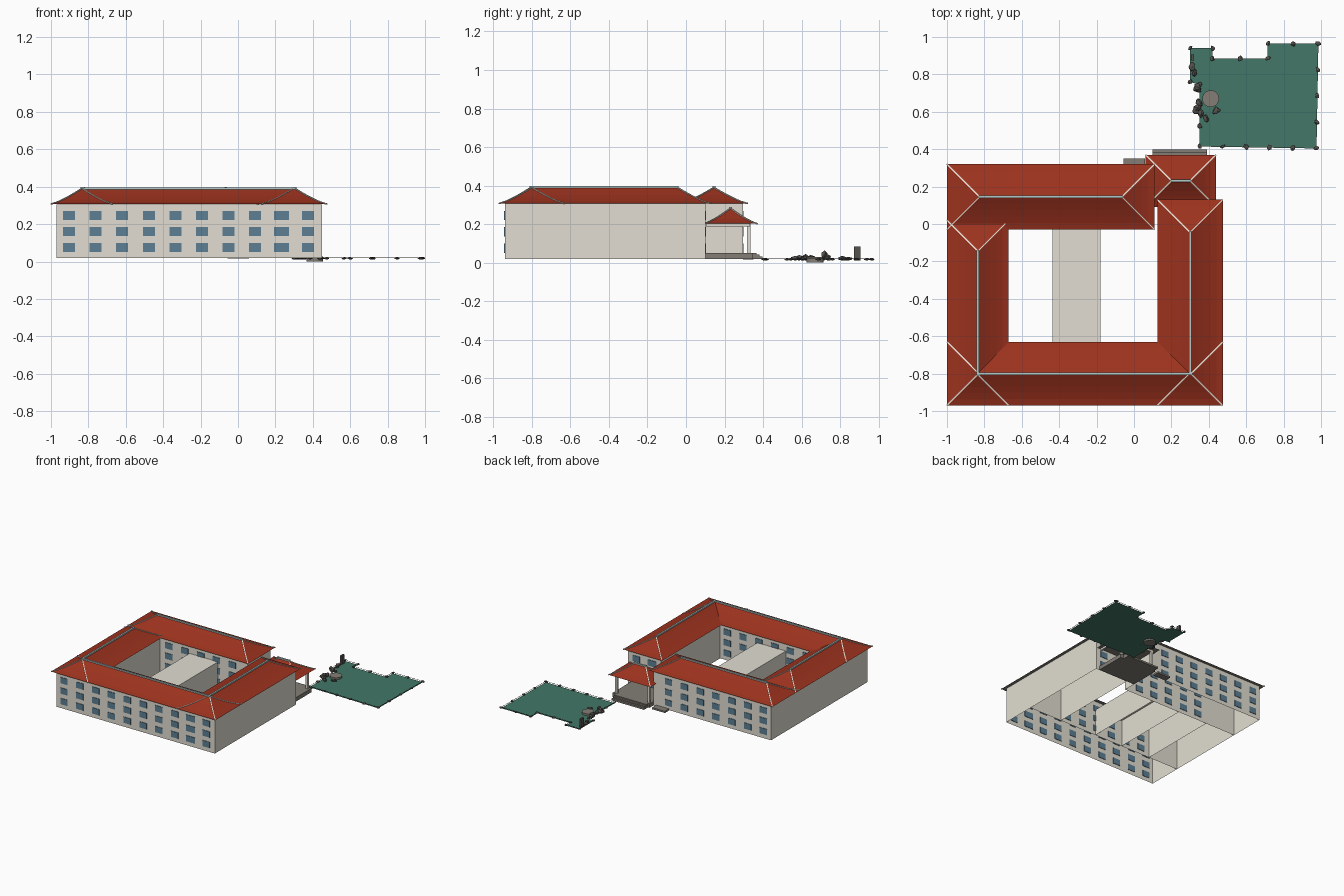
import bpy, bmesh, random
from mathutils import Vector, Matrix

random.seed(4)
if "Cube" in bpy.data.objects:
    bpy.data.objects.remove(bpy.data.objects["Cube"], do_unlink=True)


def material(name, rgb):
    m = bpy.data.materials.new(name)
    m.use_nodes = True
    m.diffuse_color = (*rgb, 1)
    m.node_tree.nodes["Principled BSDF"].inputs["Base Color"].default_value = (*rgb, 1)
    return m


PLASTER = material("beige plaster", (0.76, 0.73, 0.645))
TILE = material("red roof tile", (0.335, 0.032, 0.013))
CAP = material("pale teal ridge cap", (0.47, 0.59, 0.57))
HIP = material("cream hip cap", (0.8, 0.74, 0.66))
GLASS = material("slate blue glass", (0.11, 0.215, 0.295))
STONE = material("grey stone", (0.23, 0.21, 0.18))
ROCK = material("dark rock", (0.09, 0.083, 0.075))
GRASS = material("garden green", (0.054, 0.185, 0.135))


def finish(name, bm, *mats):
    mesh = bpy.data.meshes.new(name)
    bm.to_mesh(mesh)
    bm.free()
    for m in mats:
        mesh.materials.append(m)
    ob = bpy.data.objects.new(name, mesh)
    bpy.context.collection.objects.link(ob)


def add_box(bm, lo, hi):
    lo, hi = Vector(lo), Vector(hi)
    mat = Matrix.Translation((lo + hi) / 2) @ Matrix.Diagonal((*(hi - lo), 1))
    bmesh.ops.create_cube(bm, size=1, matrix=mat)


def box(name, lo, hi, mat):
    bm = bmesh.new()
    add_box(bm, lo, hi)
    finish(name, bm, mat)


def shell(name, x0, x1, y0, y1, z1, keep_top=False):
    """Wall shell, open underneath."""
    bm = bmesh.new()
    add_box(bm, (x0, y0, 0.018), (x1, y1, z1))
    gone = [f for f in bm.faces if f.normal.z < -0.5 or (f.normal.z > 0.5 and not keep_top)]
    bmesh.ops.delete(bm, geom=gone, context="FACES")
    finish(name, bm, PLASTER)


def add_bar(bm, a, b, w):
    """Square bar from a to b."""
    a, b = Vector(a), Vector(b)
    d = b - a
    mat = (Matrix.Translation((a + b) / 2) @ d.to_track_quat("Z", "Y").to_matrix().to_4x4()
           @ Matrix.Diagonal((w, w, d.length, 1)))
    bmesh.ops.create_cube(bm, size=1, matrix=mat)


def hip_roof(name, x0, x1, y0, y1, z0, rise):
    """Concave hipped roof with soffit, hip caps and ridge cap."""
    half = min(x1 - x0, y1 - y0) / 2
    steps = 5
    bm = bmesh.new()
    rings = []
    for i in range(steps + 1):
        t = i / steps
        d, z = t * half, z0 + rise * t ** 1.3
        corners = [(x0 + d, y0 + d), (x1 - d, y0 + d), (x1 - d, y1 - d), (x0 + d, y1 - d)]
        rings.append([bm.verts.new((x, y, z)) for x, y in corners])
    paths = [[r[k].co.copy() for r in rings] for k in range(4)]
    for low, high in zip(rings, rings[1:]):
        for k in range(4):
            n = (k + 1) % 4
            bm.faces.new((low[k], low[n], high[n], high[k]))
    soffit = bm.faces.new(rings[0][::-1])
    soffit.material_index = 1
    bmesh.ops.remove_doubles(bm, verts=bm.verts, dist=0.0005)
    finish(name, bm, TILE, STONE)

    # hip caps
    bm = bmesh.new()
    for p in paths:
        for a, b in zip(p, p[1:]):
            add_bar(bm, a, b, 0.007)
    finish(name + "_hip_caps", bm, HIP)

    # ridge cap and end finials
    bm = bmesh.new()
    a, b = paths[0][-1], paths[2][-1]
    add_bar(bm, a, b, 0.013)
    for e in (a, b):
        add_box(bm, e - Vector((0.007, 0.007, 0)), e + Vector((0.007, 0.007, 0.008)))
    finish(name + "_ridge_cap", bm, CAP)


# Four wings around a courtyard
TOP = 0.306
shell("front_wing_walls", -0.97, 0.45, -0.94, -0.66, TOP)
shell("west_wing_walls", -0.97, -0.70, -0.66, 0.0, TOP)
shell("east_wing_walls", 0.155, 0.45, -0.66, 0.10, TOP)
shell("back_wing_walls", -0.97, 0.085, 0.0, 0.295, TOP)
shell("courtyard_hall", -0.435, -0.18, -0.66, 0.0, 0.235, keep_top=True)

hip_roof("front_wing_roof", -1.0, 0.475, -0.97, -0.63, 0.307, 0.083)
hip_roof("west_wing_roof", -1.0, -0.67, -0.97, 0.02, 0.307, 0.083)
hip_roof("east_wing_roof", 0.125, 0.475, -0.97, 0.13, 0.307, 0.083)
hip_roof("back_wing_roof", -1.0, 0.11, -0.03, 0.32, 0.307, 0.083)

# Windows: thin plates through the walls
COLUMNS = [-0.903 + 0.142 * i for i in range(10)]


def windows(name, y, columns):
    bm = bmesh.new()
    for x in columns:
        w = 0.04 if abs(x - 0.23) < 0.02 else 0.032
        for z in (0.075, 0.16, 0.245):
            add_box(bm, (x - w, y - 0.004, z - 0.024), (x + w, y + 0.004, z + 0.024))
    finish(name, bm, GLASS)


windows("front_windows", -0.94, COLUMNS)
windows("back_windows", 0.295, COLUMNS[:7])
windows("court_front_windows", -0.66, COLUMNS[2:8])
windows("court_back_windows", 0.0, COLUMNS[2:7])
windows("east_end_windows", 0.10, COLUMNS[8:])

# Entrance porch in the rear corner
box("porch_floor", (0.087, 0.102, 0.018), (0.42, 0.345, 0.05), STONE)
bm = bmesh.new()
for i in range(3):
    add_box(bm, (0.10, 0.34, 0.018), (0.39, 0.365 + 0.016 * i, 0.05 - 0.009 * i))
finish("porch_steps", bm, STONE)
box("side_door_step", (-0.055, 0.297, 0.016), (0.06, 0.35, 0.03), STONE)
bm = bmesh.new()
for x in (0.105, 0.395):
    add_bar(bm, (x, 0.325, 0.05), (x, 0.325, 0.205), 0.018)
add_box(bm, (0.09, 0.318, 0.188), (0.412, 0.332, 0.203))
add_box(bm, (0.398, 0.105, 0.188), (0.412, 0.332, 0.203))
finish("porch_columns", bm, PLASTER)
hip_roof("porch_roof", 0.062, 0.438, 0.092, 0.37, 0.202, 0.08)

# Garden lawn with a slender low rail
OUTLINE = [(0.30, 0.94), (0.42, 0.94), (0.42, 0.885), (0.715, 0.885), (0.715, 0.965),
           (0.985, 0.965), (0.975, 0.405), (0.35, 0.415), (0.352, 0.745), (0.30, 0.76)]
EDGES = [(Vector(a), Vector(b)) for a, b in zip(OUTLINE, OUTLINE[1:] + OUTLINE[:1])]
bm = bmesh.new()
bm.faces.new([bm.verts.new((x, y, 0.012)) for x, y in OUTLINE[::-1]])
finish("lawn", bm, GRASS)
bm = bmesh.new()
for a, b in EDGES:
    add_bar(bm, (*a, 0.02), (*b, 0.02), 0.002)
finish("lawn_rail", bm, ROCK)


# Rocks along the edge, and a taller rockery beside the basin
def add_rock(bm, x, y, r, h):
    mat = (Matrix.Translation((x, y, 0.01 + h / 2)) @ Matrix.Rotation(random.random() * 3, 4, "Z")
           @ Matrix.Diagonal((r, r * random.uniform(0.6, 0.9), h / 2, 1)))
    for v in bmesh.ops.create_icosphere(bm, subdivisions=1, radius=1, matrix=mat)["verts"]:
        v.co += Vector([random.uniform(-0.2, 0.2) * r for _ in range(2)] + [0])


bm = bmesh.new()
for a, b in EDGES:
    n = max(1, round((b - a).length / 0.125))
    for i in range(n):
        p = a.lerp(b, i / n)
        add_rock(bm, p.x, p.y, 0.016, 0.015)
finish("edge_rocks", bm, ROCK)

bm = bmesh.new()
for x, y, h in [(0.31, 0.84, 0.02), (0.325, 0.81, 0.025), (0.34, 0.735, 0.035), (0.335, 0.72, 0.055),
                (0.34, 0.62, 0.035), (0.36, 0.59, 0.03), (0.385, 0.565, 0.025), (0.44, 0.605, 0.02),
                (0.35, 0.65, 0.03), (0.33, 0.605, 0.025)]:
    add_rock(bm, x, y, 0.024, h)
finish("rockery", bm, ROCK)
box("standing_stone", (0.306, 0.873, 0.012), (0.322, 0.907, 0.083), ROCK)

# Round basin
bm = bmesh.new()
bmesh.ops.create_cone(bm, cap_ends=True, segments=20, radius1=0.045, radius2=0.045, depth=0.028,
                      matrix=Matrix.Translation((0.41, 0.67, 0.014)))
finish("round_basin", bm, STONE)
